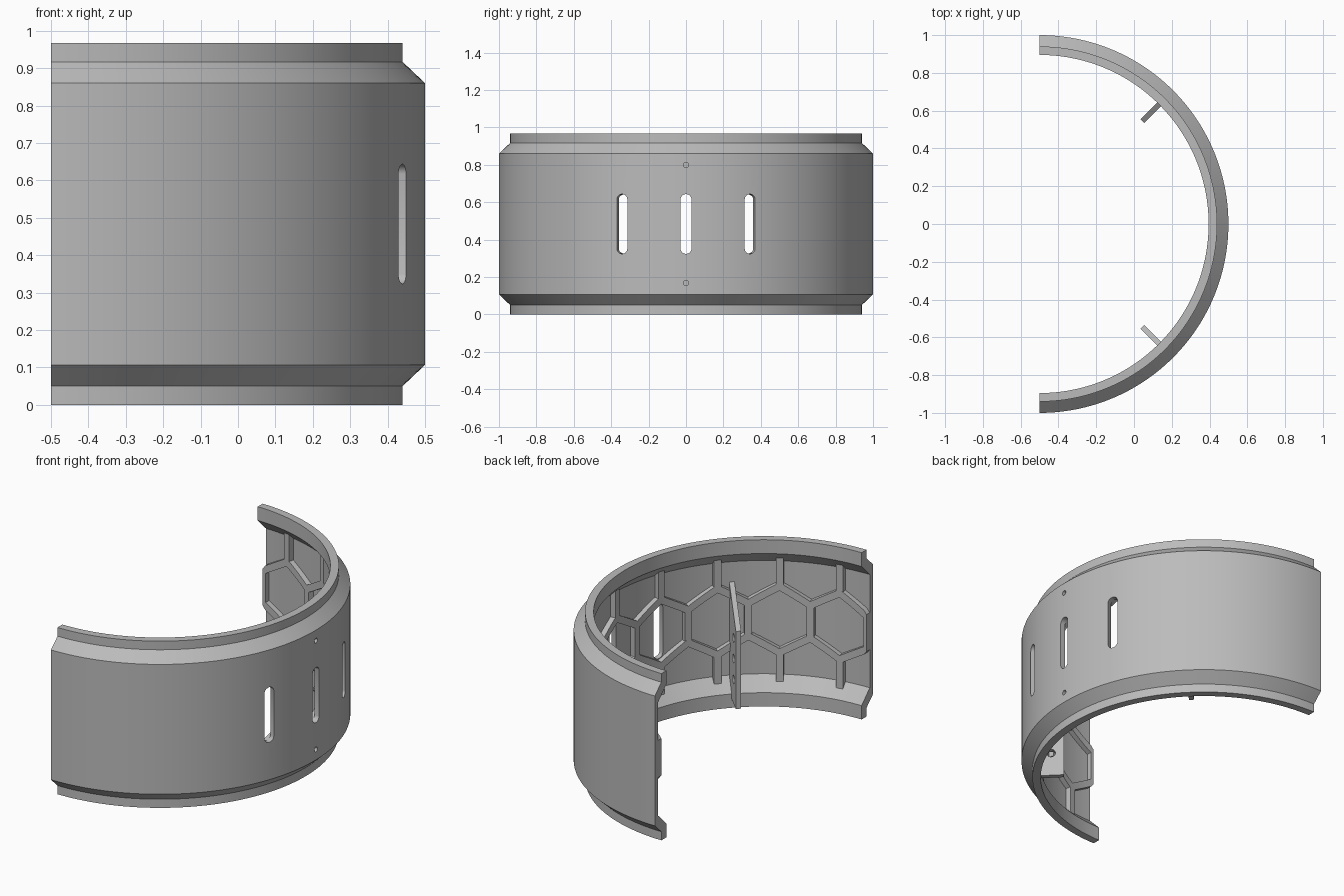
import bpy, bmesh, math
from mathutils import Matrix, Vector

if "Cube" in bpy.data.objects:
    bpy.data.objects.remove(bpy.data.objects["Cube"])

H = 0.967            # overall height
MID = H / 2
AXIS = -0.5          # x of the ring axis
WALL_IN, RIB_IN = 0.97, 0.94
PITCH = math.radians(20)

grey = bpy.data.materials.new("plain_grey")
grey.use_nodes = True
grey.diffuse_color = (0.5, 0.5, 0.5, 1)
grey.node_tree.nodes["Principled BSDF"].inputs["Base Color"].default_value = (0.5, 0.5, 0.5, 1)


def polar(r, angle, z):
    return Vector((AXIS + r * math.cos(angle), r * math.sin(angle), z))


def finish(name, bm):
    bmesh.ops.recalc_face_normals(bm, faces=bm.faces)
    mesh = bpy.data.meshes.new(name)
    bm.to_mesh(mesh)
    bm.free()
    mesh.materials.append(grey)
    obj = bpy.data.objects.new(name, mesh)
    bpy.context.collection.objects.link(obj)
    return obj


def activate(obj):
    bpy.ops.object.select_all(action='DESELECT')
    obj.select_set(True)
    bpy.context.view_layer.objects.active = obj


def cut(obj, cutter):
    cutter.hide_render = True
    mod = obj.modifiers.new("cut", 'BOOLEAN')
    mod.operation, mod.solver, mod.object = 'DIFFERENCE', 'EXACT', cutter
    activate(obj)
    bpy.ops.object.modifier_apply(modifier=mod.name)
    bpy.data.objects.remove(cutter)


def prism(bm, points, offset):
    """Solid from a planar outline pushed along a vector."""
    a = [bm.verts.new(p) for p in points]
    b = [bm.verts.new(p + offset) for p in points]
    bm.faces.new(a)
    bm.faces.new(b[::-1])
    for i in range(len(a)):
        j = (i + 1) % len(a)
        bm.faces.new((a[i], a[j], b[j], b[i]))


def stadium(bm, origin, u, v, push, radius, half):
    """Round-ended slot cutter; half = 0 gives a plain round hole."""
    n = 24
    pts = []
    for i in range(n):
        t = 2 * math.pi * (i + 0.5) / n
        shift = half if math.sin(t) > 0 else -half
        pts.append(origin + u * radius * math.cos(t) + v * (radius * math.sin(t) + shift))
    prism(bm, pts, push)


# Curved shell: mirrored profile swept through a half turn
lower = [(0.94, 0), (0.94, 0.05), (1.0, 0.107)]
inner = [(WALL_IN, 0.155), (0.895, 0.08), (0.895, 0)]
mirror = lambda pts: [(r, H - z) for r, z in reversed(pts)]
profile = lower + mirror(lower) + mirror(inner) + inner
bm = bmesh.new()
steps = 90
rings = [[bm.verts.new(polar(r, -math.pi / 2 + math.pi * k / steps, z)) for r, z in profile]
         for k in range(steps + 1)]
for a, b in zip(rings, rings[1:]):
    for i in range(len(profile)):
        j = (i + 1) % len(profile)
        bm.faces.new((a[i], b[i], b[j], a[j]))
bm.faces.new(rings[0])
bm.faces.new(rings[-1])
shell = finish("curved_shell", bm)

# Three slots and two small round holes through the shell
bm = bmesh.new()
up = Vector((0, 0, 1))
for k in (-1, 0, 1):
    a = k * PITCH
    out = Vector((math.cos(a), math.sin(a), 0))
    stadium(bm, polar(0.9, a, MID), up.cross(out), up, out * 0.2, 0.03, 0.13)
for z in (0.168, H - 0.168):
    stadium(bm, polar(0.955, 0, z), Vector((0, 1, 0)), up, Vector((0.1, 0, 0)), 0.014, 0)
cut(shell, finish("shell_cutter", bm))

# Honeycomb ribs, laid out flat then wrapped on the inner wall
R = 0.95
W = 0.04
side = R * PITCH / math.sqrt(3)
bm = bmesh.new()


def rib(s0, z0, s1, z1, extend=0.0):
    d = Vector((s1 - s0, z1 - z0)).normalized()
    p0, p1 = Vector((s0, z0)) - d * extend, Vector((s1, z1)) + d * extend
    n = Vector((-d.y, d.x)) * W / 2
    loops = []
    for i in range(6):
        p = p0.lerp(p1, i / 5)
        loop = []
        for q, r in ((p - n, RIB_IN), (p + n, RIB_IN), (p + n, 0.98), (p - n, 0.98)):
            angle = max(-math.pi / 2, min(math.pi / 2, q.x / R))
            loop.append(bm.verts.new(polar(r, angle, q.y)))
        loops.append(loop)
    for a, b in zip(loops, loops[1:]):
        for i in range(4):
            j = (i + 1) % 4
            bm.faces.new((a[i], a[j], b[j], b[i]))
    bm.faces.new(loops[0])
    bm.faces.new(loops[-1])


half = R * PITCH / 2
ext = W / 2 * math.tan(math.pi / 6)
for k in range(-4, 5):
    s = k * R * PITCH
    for m in (-1, 1):
        rib(s, MID + m * side, s - half, MID + m * side / 2, ext)
        rib(s, MID + m * side, s + half, MID + m * side / 2, ext)
        rib(s, MID + m * side, s, MID + m * 0.37)
for k in range(10):
    s = (k - 4.5) * R * PITCH
    rib(s, MID - side / 2, s, MID + side / 2)
ribs = finish("honeycomb_ribs", bm)

# Radial support plates with sloped tops and three holes each
outline = [(0.77, 0.05), (0.9, 0.05), (0.9, 0.085), (0.975, 0.16), (0.975, 0.70), (0.77, 0.50)]
for name, a in (("back_support_plate", math.pi / 4), ("front_support_plate", -math.pi / 4)):
    out = Vector((math.cos(a), math.sin(a), 0))
    tangent = up.cross(out)
    bm = bmesh.new()
    prism(bm, [polar(r, a, z) - tangent * 0.014 for r, z in outline], tangent * 0.028)
    plate = finish(name, bm)
    bm = bmesh.new()
    for z in (0.19, 0.31, 0.43):
        stadium(bm, polar(0.84, a, z) - tangent * 0.05, out, up, tangent * 0.1, 0.024, 0)
    cut(plate, finish("plate_cutter", bm))

for obj in (shell, ribs, bpy.data.objects["back_support_plate"], bpy.data.objects["front_support_plate"]):
    activate(obj)
    bpy.ops.object.shade_smooth_by_angle(angle=math.radians(25))
